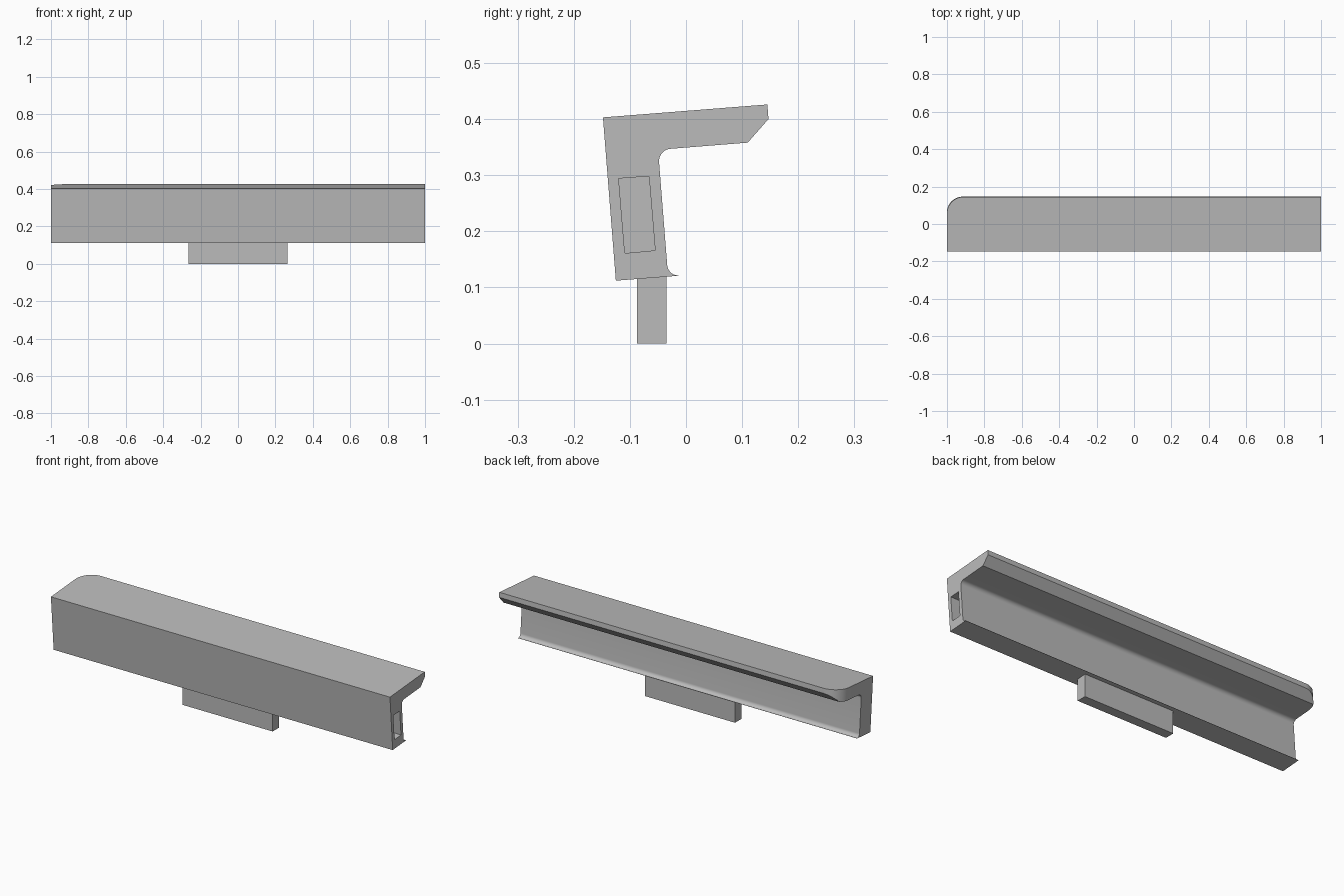
import bpy
import bmesh
from math import sin, cos, pi
from mathutils import Vector

if "Cube" in bpy.data.objects:
    bpy.data.objects.remove(bpy.data.objects["Cube"])

TILT = 0.08  # lean of the rail profile

# One plain grey for everything
grey = bpy.data.materials.new("plain_grey")
grey.use_nodes = True
colour = (0.5, 0.5, 0.5, 1)
grey.diffuse_color = colour
grey.node_tree.nodes["Principled BSDF"].inputs["Base Color"].default_value = colour


def fillet(start, corner, end, steps=12):
    """Round arc from start to end, tangent to the lines through corner."""
    a, c, b = Vector(start), Vector(corner), Vector(end)
    angles = [pi / 2 * i / steps for i in range(steps + 1)]
    return [tuple(c + (a - c) * (1 - sin(t)) + (b - c) * (1 - cos(t))) for t in angles]


def prism(name, points, low, high, axis="x"):
    """Extrude a closed outline along x (points are y, z) or z (points are x, y)."""
    bm = bmesh.new()
    place = (lambda p: (low, *p)) if axis == "x" else (lambda p: (*p, low))
    face = bm.faces.new([bm.verts.new(place(p)) for p in points])
    made = bmesh.ops.extrude_face_region(bm, geom=[face])["geom"]
    length = high - low
    shift = (length, 0, 0) if axis == "x" else (0, 0, length)
    bmesh.ops.translate(bm, vec=shift, verts=[g for g in made if isinstance(g, bmesh.types.BMVert)])
    bmesh.ops.recalc_face_normals(bm, faces=bm.faces)
    mesh = bpy.data.meshes.new(name)
    bm.to_mesh(mesh)
    bm.free()
    mesh.materials.append(grey)
    obj = bpy.data.objects.new(name, mesh)
    bpy.context.collection.objects.link(obj)
    return obj


def cut(target, cutter):
    """Subtract the cutter for good, then remove it."""
    cutter.hide_render = True
    mod = target.modifiers.new("cut", "BOOLEAN")
    mod.operation = "DIFFERENCE"
    mod.solver = "EXACT"
    mod.object = cutter
    bpy.context.view_layer.objects.active = target
    bpy.ops.object.modifier_apply(modifier=mod.name)
    bpy.data.objects.remove(cutter)


# Leaning rail: stem, overhanging shelf with a chamfered lip, small flared foot
profile = [(-0.125, 0.112), (-0.148, 0.403), (0.145, 0.426), (0.147, 0.40), (0.11, 0.358)]
profile += fillet((-0.028, 0.347), (-0.05, 0.345), (-0.048, 0.323))
profile += fillet((-0.0335, 0.14), (-0.032, 0.12), (-0.013, 0.1215))
profile += [(-0.013, 0.1208)]
rail = prism("rail", profile, -1, 1)

# Rounded back corner of the shelf
outline = fillet((0.09, 0), (0, 0), (0, -0.09), 16)
outline += [(-0.1, -0.09), (-0.1, 0.1), (0.09, 0.1)]
corner = prism("corner_cutter", outline, -0.15, 0.1, "z")
corner.location = (-1, 0.147, 0.40)
corner.rotation_euler.x = TILT
cut(rail, corner)

# Slot in the left end
slot = [(-0.109, 0.161), (-0.12, 0.294), (-0.066, 0.298), (-0.055, 0.166)]
cut(rail, prism("slot_cutter", slot, 0.8, 1.1))

bpy.ops.object.select_all(action="DESELECT")
rail.select_set(True)
bpy.context.view_layer.objects.active = rail
bpy.ops.object.shade_smooth_by_angle(angle=pi / 6)

# Mounting block below
block = [(-0.087, 0), (-0.087, 0.125), (-0.035, 0.125), (-0.035, 0)]
prism("mounting_block", block, -0.265, 0.265)
